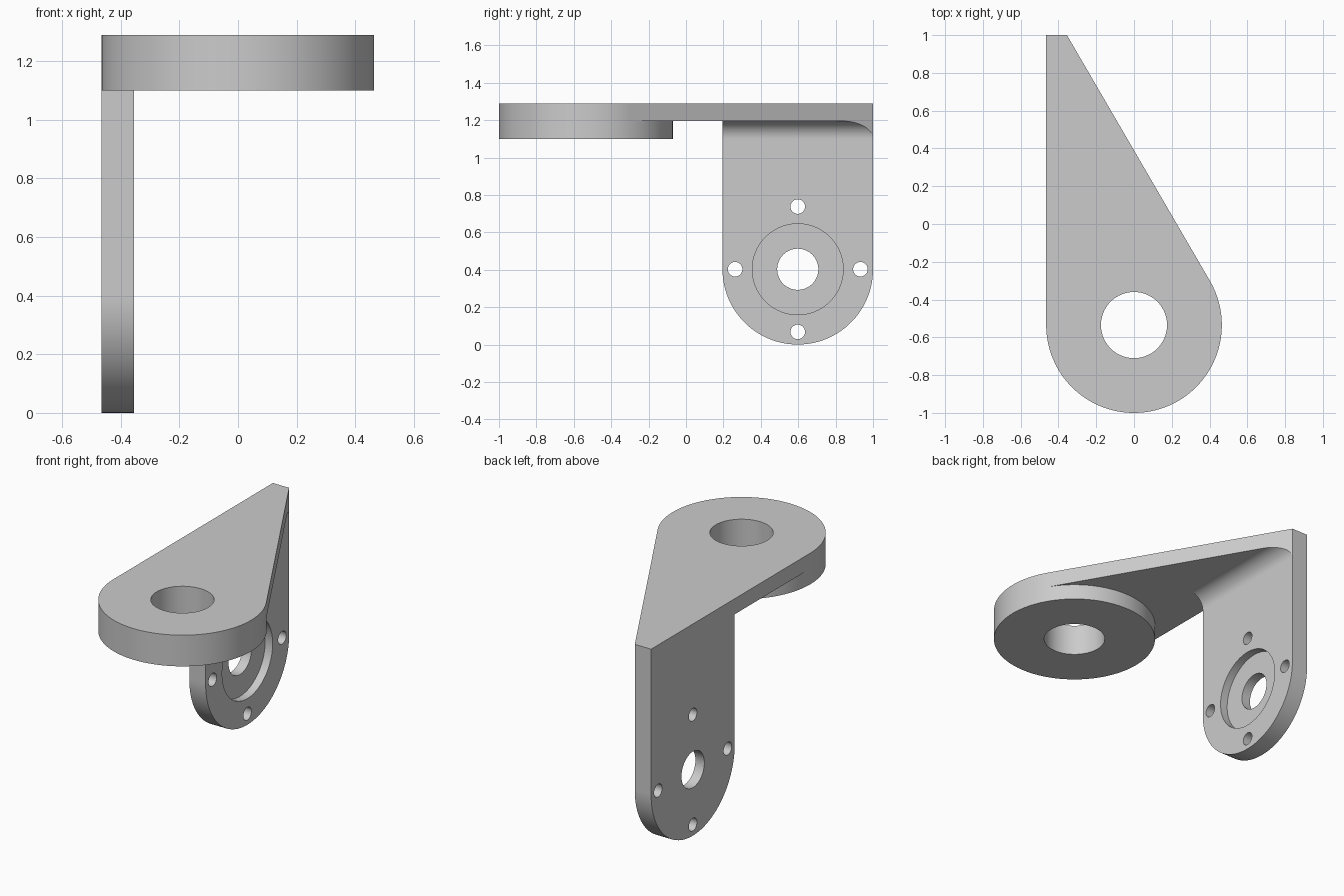
import bpy, bmesh
from math import pi, cos, sin, atan2, acos, hypot, radians

if "Cube" in bpy.data.objects:
    bpy.data.objects.remove(bpy.data.objects["Cube"])

R, CY = 0.465, -0.535                     # round end of the top plate
X0, X1 = -0.465, -0.355                   # vertical wall faces
Z_TOP, Z_UNDER, Z_BOSS = 1.29, 1.195, 1.10
WY, WZ, WR = 0.5975, 0.4025, 0.4025       # round end of the wall
FR = 0.095                                # fillet radius


def arc(cx, cy, r, a, b, n):
    return [(cx + r * cos(a + (b - a) * i / n), cy + r * sin(a + (b - a) * i / n))
            for i in range(n + 1)]


def circle(cx, cy, r, n=64):
    return arc(cx, cy, r, 0, 2 * pi, n)[:-1]


def loft(name, ring_a, ring_b):
    """Closed solid between two matching rings of 3D points."""
    bm = bmesh.new()
    va = [bm.verts.new(p) for p in ring_a]
    vb = [bm.verts.new(p) for p in ring_b]
    n = len(va)
    bm.faces.new(va)
    bm.faces.new(vb)
    for i in range(n):
        j = (i + 1) % n
        bm.faces.new((va[i], va[j], vb[j], vb[i]))
    bmesh.ops.remove_doubles(bm, verts=bm.verts, dist=1e-6)
    bmesh.ops.recalc_face_normals(bm, faces=bm.faces)
    me = bpy.data.meshes.new(name)
    bm.to_mesh(me)
    bm.free()
    ob = bpy.data.objects.new(name, me)
    bpy.context.collection.objects.link(ob)
    return ob


def prism_z(name, pts, z0, z1):
    return loft(name, [(x, y, z0) for x, y in pts], [(x, y, z1) for x, y in pts])


def prism_x(name, pts, x0, x1):
    return loft(name, [(x0, y, z) for y, z in pts], [(x1, y, z) for y, z in pts])


def combine(target, other, operation):
    bpy.context.view_layer.objects.active = target
    mod = target.modifiers.new(operation, 'BOOLEAN')
    mod.operation, mod.object, mod.solver = operation, other, 'EXACT'
    bpy.ops.object.modifier_apply(modifier=mod.name)
    bpy.data.objects.remove(other)


# Teardrop top plate: round end joined to a narrow tip by a tangent edge
dx, dy = X1, 1.0 - CY
tangent = atan2(dy, dx) - acos(R / hypot(dx, dy))
outer = arc(0, CY, R, tangent, -pi, 80)
bracket = prism_z("bracket", [(X0, 1.0), (X1, 1.0)] + outer, Z_UNDER, Z_TOP)

# Boss under the round end, sharing the plate's arc
inner = arc(0, CY, R, pi, tangent, 56)[1:-1]
boss = prism_z("boss", outer + inner, Z_BOSS, Z_UNDER)

# Vertical wall with a round lower end
wall = prism_x("wall", [(1.0, Z_UNDER), (WY - WR, Z_UNDER)]
               + arc(WY, WZ, WR, -pi, 0, 64), X0, X1)

# Fillet between wall and plate, trimmed along the plate's slanted edge
tx, ty = outer[0]
profile = [(X1, Z_UNDER)] + arc(X1 + FR, Z_UNDER - FR, FR, pi, pi / 2, 16)
profile[1] = (X1, Z_UNDER - FR)
fillet = loft("fillet", [(x, WY - WR, z) for x, z in profile],
              [(x, 1 + (x - X1) * (ty - 1) / (tx - X1), z) for x, z in profile])

for part in (boss, wall, fillet):
    combine(bracket, part, 'UNION')

# Bores: plate hole, wall hole, counterbore and four bolt holes
cutters = [prism_z("plate_bore", circle(0, CY, 0.175, 80), 1.0, 1.4),
           prism_x("counterbore", circle(WY, WZ, 0.243, 80), X1 - 0.05, X1 + 0.05),
           prism_x("wall_bore", circle(WY, WZ, 0.11), X0 - 0.1, X1 + 0.1)]
for k in range(4):
    a = k * pi / 2
    cutters.append(prism_x("bolt_hole", circle(WY + 0.335 * cos(a), WZ + 0.335 * sin(a), 0.039, 32),
                           X0 - 0.1, X1 + 0.1))
for c in cutters:
    combine(bracket, c, 'DIFFERENCE')

# Smooth curves, crisp edges, flat large faces
bpy.ops.object.select_all(action='DESELECT')
bracket.select_set(True)
bpy.context.view_layer.objects.active = bracket
bpy.ops.object.shade_smooth_by_angle(angle=radians(30))
wn = bracket.modifiers.new("Weighted normals", 'WEIGHTED_NORMAL')
wn.keep_sharp = True
